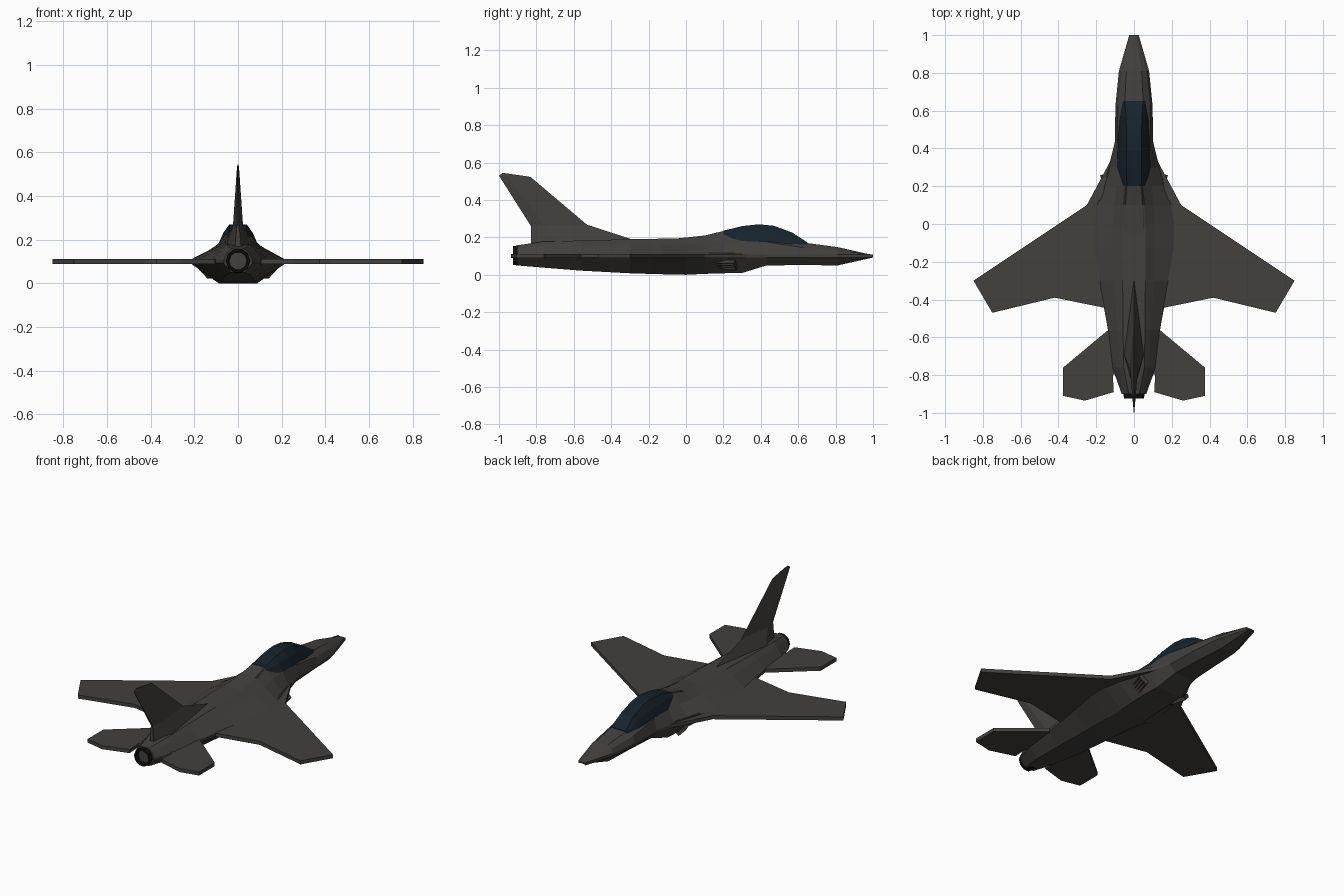
import bpy, bmesh, math
from mathutils import Vector, Matrix

if "Cube" in bpy.data.objects:
    bpy.data.objects.remove(bpy.data.objects["Cube"])


def material(name, rgb):
    m = bpy.data.materials.new(name)
    m.diffuse_color = (*rgb, 1)
    m.use_nodes = True
    m.node_tree.nodes["Principled BSDF"].inputs["Base Color"].default_value = m.diffuse_color
    return m


GREY = material("hull_grey", (0.055, 0.052, 0.048))
GLASS = material("dark_glass", (0.008, 0.016, 0.024))
BLACK = material("burnt_black", (0.006, 0.006, 0.006))


def finish(bm, name, mat):
    bmesh.ops.recalc_face_normals(bm, faces=bm.faces)
    me = bpy.data.meshes.new(name)
    bm.to_mesh(me)
    bm.free()
    me.materials.append(mat)
    ob = bpy.data.objects.new(name, me)
    bpy.context.collection.objects.link(ob)
    return ob


def mirror_x(ob):
    ob.modifiers.new("mirror", 'MIRROR').use_axis[0] = True


def loft(name, rings, mat):
    bm = bmesh.new()
    vr = [[bm.verts.new(p) for p in r] for r in rings]
    n = len(rings[0])
    for a, b in zip(vr, vr[1:]):
        for i in range(n):
            j = (i + 1) % n
            bm.faces.new((a[i], a[j], b[j], b[i]))
    bm.faces.new(vr[0])
    bm.faces.new(vr[-1])
    return finish(bm, name, mat)


def symmetric(y, half):
    return [(x, y, z) for x, z in half] + [(-x, y, z) for x, z in reversed(half)]


def plate(name, outline, z, t, inset):
    # flat surface with chamfered edges, mirrored to the other side
    bm = bmesh.new()
    for s in (1, -1):
        f = bm.faces.new([bm.verts.new((x, y, z)) for x, y in outline])
        bmesh.ops.inset_region(bm, faces=[f], thickness=inset, use_boundary=True)
        bmesh.ops.translate(bm, verts=f.verts, vec=(0, 0, s * t))
    bmesh.ops.remove_doubles(bm, verts=bm.verts, dist=1e-5)
    mirror_x(finish(bm, name, GREY))


# fuselage: y, top half width, top z, shoulder x, shoulder z, side x, bottom half width, bottom z
stations = [
    (1.00, .010, .105, .020, .103, .025, .010, .097),
    (.81, .040, .148, .065, .130, .080, .045, .050),
    (.63, .050, .172, .085, .145, .098, .055, .052),
    (.43, .055, .190, .088, .175, .102, .065, .050),
    (.30, .055, .210, .090, .180, .135, .085, .010),
    (.20, .045, .230, .095, .178, .165, .090, .008),
    (.10, .055, .207, .105, .170, .200, .090, .005),
    (.00, .060, .195, .110, .163, .218, .088, .000),
    (-.13, .060, .193, .110, .160, .215, .085, .003),
    (-.30, .060, .190, .105, .160, .185, .080, .008),
    (-.56, .058, .183, .090, .158, .138, .070, .022),
    (-.76, .055, .178, .075, .155, .115, .055, .038),
    (-.90, .028, .158, .050, .140, .065, .030, .050),
]
loft("fuselage", [symmetric(y, [(tx, tz), (sx, sz), (wx, .108), (wx, .092), (bx, bz)])
                  for y, tx, tz, sx, sz, wx, bx, bz in stations], GREY)

# canopy: y, top half width, top z, upper side x, z, lower edge x, z
glass = [
    (.65, .048, .172, .055, .168, .060, .160),
    (.57, .042, .225, .060, .195, .074, .165),
    (.47, .040, .262, .066, .220, .082, .170),
    (.39, .040, .270, .068, .230, .088, .175),
    (.30, .040, .260, .068, .228, .090, .180),
    (.20, .038, .236, .055, .222, .065, .200),
]
loft("canopy", [symmetric(y, [(a, b), (c, d), (e, f)])
                for y, a, b, c, d, e, f in glass], GLASS)

# spine fairing behind the canopy
loft("canopy_fairing", [symmetric(y, [(a, z), (b, .17)]) for y, a, z, b in
                        [(.20, .038, .234, .09), (.10, .045, .210, .10), (-.05, .05, .194, .09)]], GREY)

# wings with leading edge strakes, and tailplanes
plate("wings", [(.06, .38), (.102, .38), (.132, .32), (.25, .10), (.85, -.30),
                (.75, -.47), (.42, -.39), (.15, -.445), (.06, -.445)], .10, .011, .016)
plate("tailplanes", [(.06, -.60), (.135, -.56), (.375, -.76), (.375, -.91),
                     (.26, -.935), (.107, -.89), (.112, -.80), (.06, -.77)], .10, .011, .014)

# fin: front y, z, rear y, z, half width
fin = [(-.26, .180, -.83, .165, .055), (-.53, .268, -.83, .262, .023),
       (-.83, .522, -1.0, .530, .005), (-.86, .528, -.98, .545, .003)]
rings = []
for yf, zf, yr, zr, w in fin:
    f, r = Vector((0, yf, zf)), Vector((0, yr, zr))
    m = f.lerp(r, .75)
    rings.append([f, m + Vector((w, 0, 0)), r + Vector((w * .25, 0, 0)),
                  r - Vector((w * .25, 0, 0)), m - Vector((w, 0, 0))])
loft("fin", rings, GREY)

# exhaust nozzle with recessed centre
def circle(y, r, n=10):
    return [(r * math.cos(2 * math.pi * i / n), y, .103 + r * math.sin(2 * math.pi * i / n))
            for i in range(n)]

loft("nozzle", [circle(-.80, .060), circle(-.87, .059), circle(-.925, .053),
                circle(-.925, .044), circle(-.88, .038)], BLACK)

# side vents: frame bars and slats lying on the slanted lower hull
bm = bmesh.new()
bars = [(0, .026, .14, .006), (0, -.026, .14, .006), (.067, 0, .006, .055),
        (-.067, 0, .006, .055), (0, .009, .13, .005), (0, -.009, .13, .005)]
place = Matrix.Translation((.130, .20, .051)) @ Matrix.Rotation(-.33, 4, 'Z') @ Matrix.Rotation(math.radians(45), 4, 'Y')
for y, z, ly, lz in bars:
    bmesh.ops.create_cube(bm, size=1, matrix=place @ Matrix.Translation((0, y, z)) @
                          Matrix.Diagonal((.022, ly, lz, 1)))
mirror_x(finish(bm, "side_vents", GREY))

# long seam strips above the wing roots
bm = bmesh.new()
strip = Matrix.Translation((.150, .22, .112)) @ Matrix.Rotation(.33, 4, 'Z')
bmesh.ops.create_cube(bm, size=1, matrix=strip @ Matrix.Diagonal((.012, .2, .01, 1)))
mirror_x(finish(bm, "root_strips", GREY))
